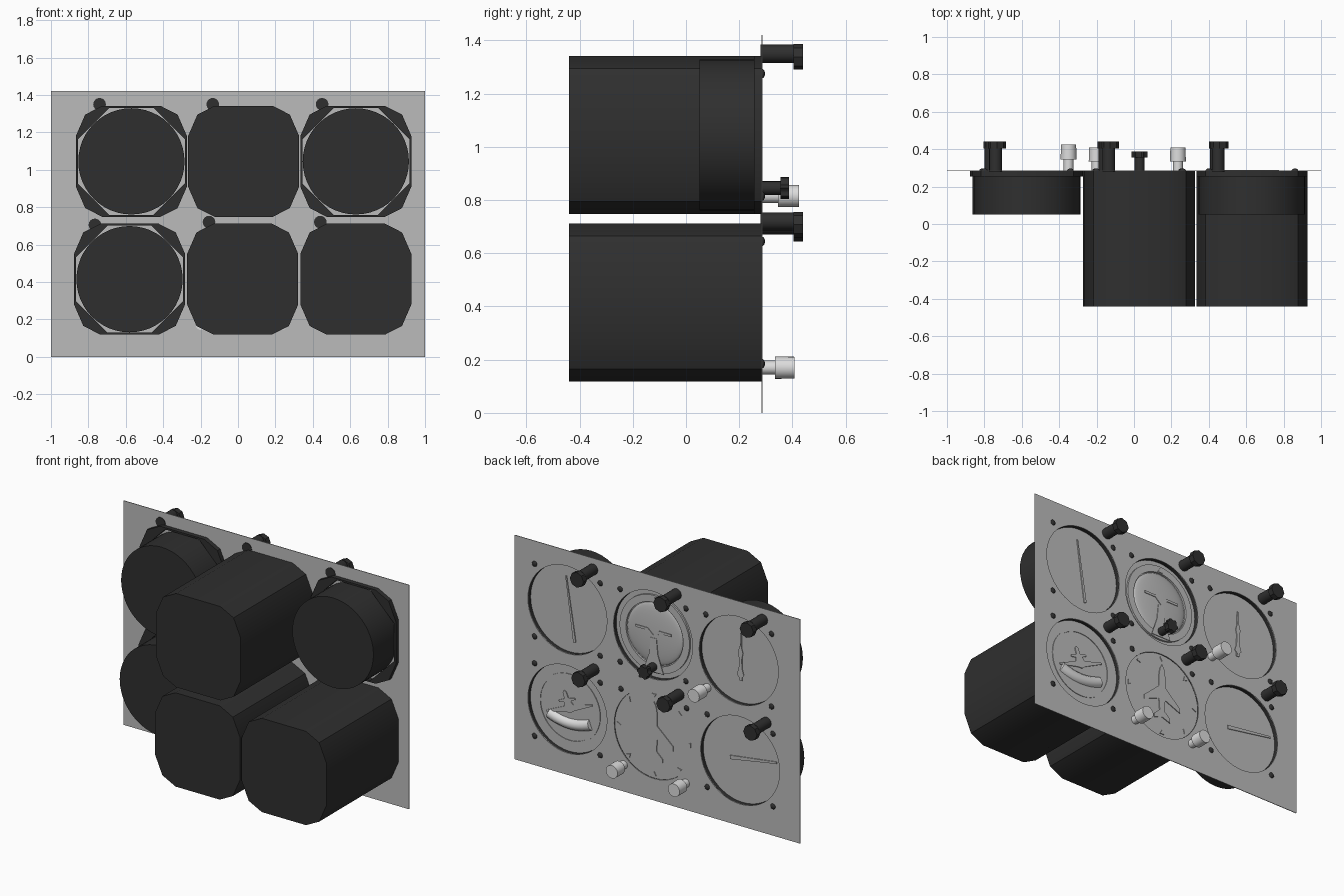
import bpy, bmesh, math
from mathutils import Matrix

if "Cube" in bpy.data.objects:
    bpy.data.objects.remove(bpy.data.objects["Cube"])

def material(name, c):
    m = bpy.data.materials.new(name)
    m.diffuse_color = (c, c, c, 1)
    m.use_nodes = True
    m.node_tree.nodes["Principled BSDF"].inputs["Base Color"].default_value = m.diffuse_color
    return m

BLACK = material("case_black", 0.028)
GREY = material("panel_grey", 0.5)
WHITE = material("knob_white", 0.72)
FACE = 0.285          # y of the panel plane

def add(name, me, mat, smooth=True):
    me.materials.clear()
    me.materials.append(mat)
    if smooth:
        for p in me.polygons:
            p.use_smooth = True
        me.set_sharp_from_angle(angle=math.radians(35))
    ob = bpy.data.objects.new(name, me)
    bpy.context.collection.objects.link(ob)
    return ob

def circle(x, z, r, n=48, a0=0.0):
    return [(x + r * math.cos(a0 + math.tau * i / n), z + r * math.sin(a0 + math.tau * i / n)) for i in range(n)]

def plate(name, loops, y0, y1, mat):
    """Filled outline in the xz plane (nested loops are holes), from y0 to y1."""
    cu = bpy.data.curves.new(name, 'CURVE')
    cu.dimensions, cu.fill_mode = '2D', 'BOTH'
    cu.extrude = (y1 - y0) / 2
    for pts in loops:
        s = cu.splines.new('POLY')
        s.points.add(len(pts) - 1)
        for p, (x, z) in zip(s.points, pts):
            p.co = (x, z, 0, 1)
        s.use_cyclic_u = True
    tmp = bpy.data.objects.new("tmp", cu)
    bpy.context.collection.objects.link(tmp)
    bpy.context.view_layer.update()
    me = bpy.data.meshes.new_from_object(tmp.evaluated_get(bpy.context.evaluated_depsgraph_get()))
    bpy.data.objects.remove(tmp)
    me.transform(Matrix.Translation((0, (y0 + y1) / 2, 0)) @ Matrix.Rotation(math.pi / 2, 4, 'X'))
    return add(name, me, mat)

def cyl(name, x, z, y0, y1, r0, r1, mat, n=32, caps=True):
    bm = bmesh.new()
    bmesh.ops.create_cone(bm, cap_ends=caps, segments=n, radius1=r0, radius2=r1, depth=y1 - y0,
                          matrix=Matrix.Translation((x, (y0 + y1) / 2, z)) @ Matrix.Rotation(-math.pi / 2, 4, 'X'))
    me = bpy.data.meshes.new(name)
    bm.to_mesh(me)
    bm.free()
    return add(name, me, mat)

def dome(name, x, y, z, r, h, mat, n=16):
    bm = bmesh.new()
    bmesh.ops.create_uvsphere(bm, u_segments=n, v_segments=n // 2, radius=1,
                              matrix=Matrix.Translation((x, y, z)) @ Matrix.Diagonal((r, h, r, 1)))
    me = bpy.data.meshes.new(name)
    bm.to_mesh(me)
    bm.free()
    return add(name, me, mat)

def mirrored(half, x, z, tilt=0.0):
    """Close a right-hand half outline by mirroring, then tilt and place it."""
    pts = half + [(-u, v) for u, v in reversed(half) if u > 1e-6]
    c, s = math.cos(tilt), math.sin(tilt)
    return [(x + u * c - v * s, z + u * s + v * c) for u, v in pts]

def needle(name, a, b, wa, wb, y):
    dx, dz = b[0] - a[0], b[1] - a[1]
    l = math.hypot(dx, dz)
    nx, nz = -dz / l, dx / l
    plate(name, [[(a[0] + nx * wa, a[1] + nz * wa), (b[0] + nx * wb, b[1] + nz * wb),
                  (b[0] - nx * wb, b[1] - nz * wb), (a[0] - nx * wa, a[1] - nz * wa)]], y, y + .005, GREY)

def case_outline(x, z):
    return mirrored([(.155, .297), (.247, .25), (.297, .135), (.297, -.135), (.247, -.25), (.155, -.297)], x, z)

# instrument: name, x, z, long case, dial y, lamp x, lamp z, bottom screws (+x, -x)
GAUGES = [("airspeed", .63, 1.045, False, .26, .45, 1.35, (1, 1)),
          ("attitude", .03, 1.045, True, .26, -.135, 1.35, (1, 1)),
          ("altimeter", -.57, 1.045, False, .26, -.74, 1.35, (0, 1)),
          ("turn", .63, .415, True, .262, .44, .72, (1, 1)),
          ("heading", .025, .415, True, .281, -.155, .72, (0, 0)),
          ("climb", -.58, .415, False, .26, -.765, .705, (1, 1))]

# panel sheet with dial holes
plate("panel", [[(-1, 0), (1, 0), (1, 1.42), (-1, 1.42)]] + [circle(g[1], g[2], .277) for g in GAUGES],
      FACE - .002, FACE + .002, GREY)

for name, x, z, long_case, dy, lx, lz, low in GAUGES:
    # case behind the panel
    if long_case:
        plate(name + "_case", [case_outline(x, z)], -.44, .25, BLACK)
        plate(name + "_case_rim", [case_outline(x, z), circle(x, z, .279)], .25, .283, BLACK)
    else:
        cyl(name + "_case", x, z, .05, .255, .284, .284, BLACK, 48)
        cyl(name + "_case_rim", x, z, .255, .283, .284, .284, BLACK, 48, False)
        plate(name + "_flange", [case_outline(x, z), circle(x, z, .286 / math.cos(math.pi / 8), 8, math.pi / 8)],
              .255, .283, BLACK)
    # recess wall and dial
    cyl(name + "_recess", x, z, .255, FACE, .277, .277, BLACK, 48, False)
    plate(name + "_dial", [circle(x, z, .2765)], dy - .003, dy, GREY)
    # corner screws
    for sx in (1, -1):
        dome(name + "_screw_top", x + sx * .23, FACE, z + .23, .018, .012, BLACK)
        if low[0 if sx > 0 else 1]:
            dome(name + "_screw_low", x + sx * .23, FACE, z - .23, .018, .012, BLACK)
    # hooded post lamp
    cyl(name + "_lamp_post", lx, lz, .28, .41, .034, .034, BLACK, 16)
    cyl(name + "_lamp_hood", lx + .008, lz - .012, .405, .44, .048, .048, BLACK, 8)

# airspeed, altimeter and climb hands
needle("airspeed_hand", (.655, 1.245), (.595, .84), .004, .009, .262)
needle("altimeter_long_hand", (-.57, 1.21), (-.57, .91), .004, .011, .262)
plate("altimeter_short_hand", [mirrored([(0, .1), (.018, .04), (.008, 0), (.012, -.06), (.025, -.1), (0, -.125)],
                                        -.57, 1.045)], .266, .27, GREY)
needle("climb_hand", (-.495, .405), (-.82, .455), .012, .006, .262)

# attitude gauge: ring, ball, pedestal and wings
ax, az = .03, 1.045
plate("attitude_ring", [circle(ax, az, .245), circle(ax, az, .2)], .26, .272, GREY)
dome("attitude_ball", ax, .26, az, .195, .02, GREY, 32)
plate("attitude_pedestal", [mirrored([(.02, -.02), (.03, -.12), (.07, -.235)], ax, az)], .279, .283, GREY)
plate("attitude_wings", [mirrored([(0, -.02), (.045, .02), (.125, .02), (.125, .035), (.04, .035), (0, 0)], ax, az)],
      .281, .285, GREY)
plate("attitude_pointer", [mirrored([(0, .235), (.018, .205)], ax, az)], .272, .276, GREY)

# turn gauge: ring, tilted aircraft and curved slip tube
tx, tz = .63, .415
plate("turn_ring", [circle(tx, tz, .215), circle(tx, tz, .205)], .262, .266, GREY)
plate("turn_aircraft", [mirrored([(0, .11), (.012, .1), (.015, .06), (.06, .055), (.06, .045), (.025, .04),
                                  (.035, .015), (.17, .005), (.17, -.005), (.03, -.02), (0, -.03)], tx, tz, -.35)],
      .264, .269, GREY)
cu = bpy.data.curves.new("slip", 'CURVE')
cu.dimensions, cu.bevel_depth, cu.bevel_resolution, cu.use_fill_caps = '3D', .036, 4, True
sp = cu.splines.new('POLY')
sp.points.add(12)
for i, p in enumerate(sp.points):
    u = (i - 6) / 6
    p.co = (tx + .145 * u, .252, tz - .1 + .03 * u * u, 1)
tmp = bpy.data.objects.new("tmp", cu)
bpy.context.collection.objects.link(tmp)
bpy.context.view_layer.update()
tube = bpy.data.meshes.new_from_object(tmp.evaluated_get(bpy.context.evaluated_depsgraph_get()))
bpy.data.objects.remove(tmp)
add("slip_tube", tube, WHITE)

# heading gauge: aircraft silhouette and edge markers
hx, hz = .025, .415
plate("heading_aircraft", [mirrored([(0, .21), (.016, .18), (.024, .13), (.024, .06), (.135, -.04), (.135, -.07),
                                     (.024, -.025), (.018, -.1), (.06, -.14), (.06, -.165), (0, -.145)], hx, hz)],
      .282, .287, GREY)
for i in range(8):
    a = math.tau * i / 8
    plate("heading_marker", [circle(hx + .25 * math.cos(a), hz + .25 * math.sin(a), .017, 3, a + math.pi)],
          .281, .286, GREY)

# white setting knobs and the black adjuster
for name, x, z, y0, y1 in (("altimeter_knob", -.35, .815, .345, .425),
                           ("heading_knob_a", .235, .17, .335, .408),
                           ("heading_knob_b", -.2, .17, .335, .408)):
    cyl(name + "_stem", x, z, .28, y0, .026, .026, WHITE, 24)
    cyl(name, x, z, y0, y1, .042, .041, WHITE, 24)
cyl("adjuster_stem", .03, .845, .28, .36, .026, .026, BLACK, 16)
plate("adjuster_knob", [[(.03 + r * math.cos(t), .845 + r * math.sin(t)) for t, r in
                         ((math.tau * i / 24, .043 if i % 4 < 2 else .034) for i in range(24))]], .355, .387, BLACK)
